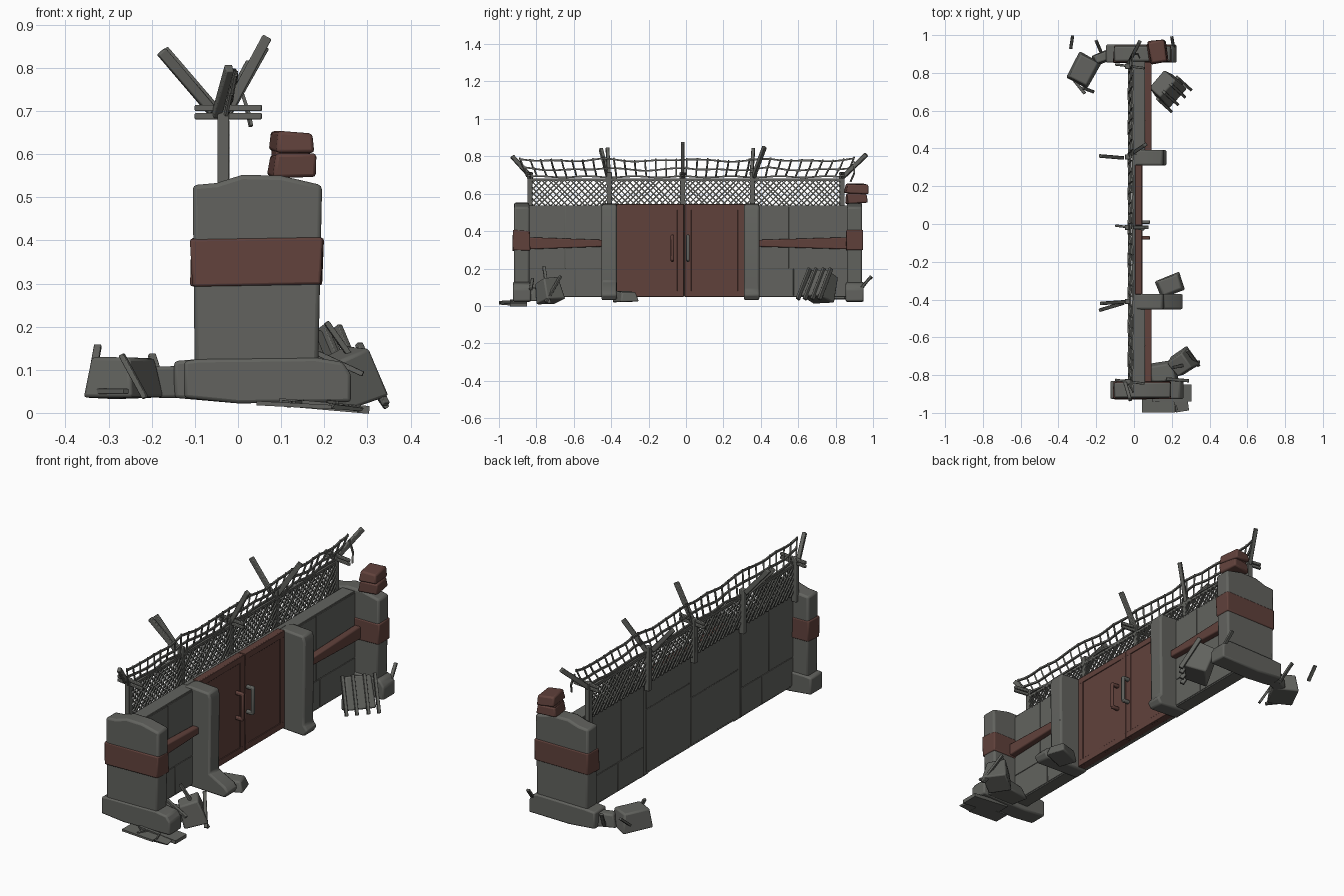
import bpy, bmesh, math, random
from mathutils import Vector, Matrix, Euler
random.seed(4)

def material(name, rgb):
    m = bpy.data.materials.new(name)
    m.diffuse_color = (*rgb, 1)
    return m
GREY = material("weathered grey", (0.122, 0.124, 0.113))
RED = material("rust red", (0.118, 0.053, 0.044))

def box(bm, c, s, rot=(0, 0, 0), taper=1.0, jitter=0.0):
    """Box at centre c, size s, rotation in degrees, top scaled by taper."""
    mat = Matrix.Translation(c) @ Euler([math.radians(a) for a in rot]).to_matrix().to_4x4()
    for v in bmesh.ops.create_cube(bm, size=1)["verts"]:
        k = taper if v.co.z > 0 else 1
        p = Vector((v.co.x * s[0] * k, v.co.y * s[1] * k, v.co.z * s[2]))
        p += Vector([random.uniform(-jitter, jitter) for _ in range(3)])
        v.co = mat @ p

def beam(bm, p, q, w, h=None):
    """Square bar from p to q."""
    p, q = Vector(p), Vector(q)
    d = q - p
    mat = Matrix.Translation((p + q) / 2) @ d.to_track_quat('Z', 'Y').to_matrix().to_4x4()
    for v in bmesh.ops.create_cube(bm, size=1)["verts"]:
        v.co = mat @ Vector((v.co.x * w, v.co.y * (h or w), v.co.z * d.length))

def prism(bm, pts, y0, y1):
    """Profile in x-z pushed out along y."""
    f = bm.faces.new([bm.verts.new((x, y0, z)) for x, z in pts])
    r = bmesh.ops.extrude_face_region(bm, geom=[f])["geom"]
    for v in r:
        if isinstance(v, bmesh.types.BMVert):
            v.co.y = y1

def finish(bm, name, mat, bevel=0.0):
    bmesh.ops.recalc_face_normals(bm, faces=bm.faces)
    me = bpy.data.meshes.new(name)
    bm.to_mesh(me)
    bm.free()
    me.materials.append(mat)
    ob = bpy.data.objects.new(name, me)
    bpy.context.collection.objects.link(ob)
    if bevel:
        mod = ob.modifiers.new("soft edges", 'BEVEL')
        mod.width, mod.segments = bevel, 2
        bpy.context.view_layer.objects.active = ob
        ob.select_set(True)
        bpy.ops.object.shade_smooth_by_angle(angle=math.radians(35))
        ob.select_set(False)
    return ob

# Side walls with thin slabs on both faces
for tag, y0, y1 in (("left", -0.86, -0.42), ("right", 0.36, 0.88)):
    bm = bmesh.new()
    box(bm, (0.021, (y0 + y1) / 2, 0.293), (0.07, y1 - y0, 0.49))
    for z0, z1 in ((0.055, 0.198), (0.2, 0.53)):
        cut = y0 + (y1 - y0) * random.uniform(0.35, 0.65)
        for a, b in ((y0 + 0.005, cut - 0.001), (cut + 0.001, y1 - 0.005)):
            box(bm, (0.021, (a + b) / 2, (z0 + z1) / 2), (0.076, b - a, z1 - z0))
    finish(bm, tag + "_wall", GREY, 0.002)

# Grey backing behind the gate, with slabs
bm = bmesh.new()
box(bm, (0.001, -0.03, 0.295), (0.026, 0.80, 0.49))
for y0, y1, z0, z1 in ((-0.4, -0.02, 0.06, 0.3), (-0.4, -0.02, 0.302, 0.53),
                       (-0.017, 0.34, 0.06, 0.38), (-0.017, 0.34, 0.382, 0.53)):
    box(bm, (-0.011, (y0 + y1) / 2, (z0 + z1) / 2), (0.006, y1 - y0, z1 - z0))
finish(bm, "gate_backing", GREY, 0.002)

# Gate leaves: panel with a thin raised rim
for tag, y0, y1 in (("left", -0.372, -0.011), ("right", -0.007, 0.312)):
    bm = bmesh.new()
    ym, w = (y0 + y1) / 2, y1 - y0
    box(bm, (0.024, ym, 0.297), (0.036, w, 0.495))
    for z in (0.065, 0.528):
        box(bm, (0.04, ym, z), (0.012, w, 0.032))
    for y in (y0 + 0.018, y1 - 0.018):
        box(bm, (0.04, y, 0.297), (0.011, 0.036, 0.485))
    finish(bm, tag + "_gate_leaf", RED, 0.002)

# Gate handles
for tag, y, mat in (("left", -0.073, RED), ("right", 0.01, GREY)):
    bm = bmesh.new()
    box(bm, (0.078, y, 0.31), (0.015, 0.018, 0.135))
    for z in (0.245, 0.372):
        box(bm, (0.06, y, z), (0.045, 0.018, 0.018))
    finish(bm, tag + "_gate_handle", mat, 0.005)

# End pillars, bases and painted bands
top = [(-0.1, 0.06), (-0.105, 0.528), (-0.05, 0.533), (0.01, 0.552), (0.1, 0.55),
       (0.195, 0.528), (0.185, 0.06)]
for tag, y, left, right in (("near", -0.88, -0.125, 0.262), ("far", 0.9, -0.148, 0.225)):
    bm = bmesh.new()
    prism(bm, top, y - 0.04, y + 0.042)
    finish(bm, tag + "_end_pillar", GREY, 0.01)
    bm = bmesh.new()
    prism(bm, [(left, 0.035), (left, 0.12), (-0.09, 0.125), (0.18, 0.128), (right - 0.02, 0.118),
               (right, 0.09), (right, 0.025), (0, 0.022)], y - 0.046, y + 0.05)
    finish(bm, tag + "_pillar_base", GREY, 0.008)
    bm = bmesh.new()
    box(bm, (0.044, y, 0.35), (0.304, 0.092, 0.108), jitter=0.004)
    finish(bm, tag + "_pillar_band", RED, 0.006)

# Gate pillars with spread feet
for tag, y, foot in (("left", -0.41, 0.26), ("right", 0.352, 0.175)):
    bm = bmesh.new()
    prism(bm, [(-0.01, 0.04), (-0.01, 0.53), (0.04, 0.548), (0.15, 0.54), (0.16, 0.51),
               (0.155, 0.13), (foot - 0.02, 0.085), (foot, 0.06), (foot - 0.02, 0.03)], y - 0.042, y + 0.04)
    finish(bm, tag + "_gate_pillar", GREY, 0.009)

# Red rails on the side walls, flaring at the end pillars
for tag, ya, yb in (("left", -0.85, -0.44), ("right", 0.87, 0.38)):
    bm = bmesh.new()
    beam(bm, (0.075, ya, 0.335), (0.075, yb, 0.335), 0.036, 0.036)
    for v in bm.verts:
        if abs(v.co.y - ya) < 0.02:
            v.co.z = 0.335 + (v.co.z - 0.335) * 1.8
    finish(bm, tag + "_wall_rail", RED, 0.006)

# Beacon on the far pillar
bm = bmesh.new()
box(bm, (0.125, 0.912, 0.575), (0.10, 0.11, 0.05), (0, 0, 8), 0.95, 0.005)
box(bm, (0.122, 0.912, 0.6), (0.08, 0.09, 0.03), (0, 0, 8))
box(bm, (0.125, 0.912, 0.63), (0.095, 0.125, 0.05), (0, 4, 8), 0.9, 0.005)
finish(bm, "beacon", RED, 0.008)

# Fence posts, crossbars and slanted arms
posts = (-0.835, -0.41, -0.018, 0.355, 0.835)
bm = bmesh.new()
for i, y in enumerate(posts):
    beam(bm, (-0.034, y, 0.49), (-0.034, y, 0.715), 0.027)
    if i % 2 == 0:
        for z in (0.688, 0.707):
            beam(bm, (-0.10, y + 0.01, z), (0.055, y - 0.01, z), 0.013, 0.015)
finish(bm, "fence_posts", GREY, 0.003)
bm = bmesh.new()
for p, q in (((-0.05, -0.83, 0.69), (-0.02, -0.93, 0.80)), ((-0.06, -0.42, 0.70), (-0.178, -0.455, 0.838)),
             ((-0.05, -0.412, 0.70), (-0.172, -0.42, 0.842)), ((-0.035, -0.018, 0.68), (0.068, -0.018, 0.872)),
             ((-0.06, 0.35, 0.70), (-0.178, 0.36, 0.838)), ((-0.03, 0.36, 0.69), (0.06, 0.42, 0.85)),
             ((-0.035, 0.84, 0.69), (0.03, 0.965, 0.81))):
    beam(bm, p, q, 0.019, 0.023)
finish(bm, "fence_arms", GREY, 0.003)

# Chain-link mesh with top rail, reaching down behind the wall top
bm = bmesh.new()
lo, hi, z0, h = -0.83, 0.83, 0.52, 0.155
beam(bm, (-0.027, lo, z0 + h), (-0.027, hi, z0 + h), 0.012)
for i in range(60):
    for s in (1, -1):
        a = lo - h + i * 0.0305
        t0, t1 = max(0, (lo - a) / h), min(1, (hi - a) / h)
        if t1 - t0 > 0.05:
            wob = random.uniform(-0.005, 0.005)
            pts = [(-0.026 + 0.003 * s, min(hi, max(lo, a + wob + h * t)),
                    z0 + h * (t if s == 1 else 1 - t)) for t in (t0, t1)]
            beam(bm, *pts, 0.007)
finish(bm, "chain_link_mesh", GREY)

# Barbed wire net, slightly sagging
bm = bmesh.new()
N = 32
def wire(i, r):
    u = i / N
    sag = 0.012 * math.sin(math.pi * ((u * 4) % 1))
    return Vector((-0.028 + 0.01 * r + 0.003 * math.sin(i * 1.9 + r), -0.85 - 0.02 * r + u * (1.70 + 0.045 * r),
                   0.69 + 0.048 * r - sag * (r > 0) + 0.004 * math.sin(i * 1.3 + r * 1.7)))
for i in range(N + 1):
    for r in range(3):
        if i < N:
            beam(bm, wire(i, r), wire(i + 1, r), 0.009)
        if r < 2:
            beam(bm, wire(i, r), wire(i, r + 1) + Vector((0, 0, 0.008)), 0.007)
for a, b in (((0.0, 0.9, 0.77), (0.02, 0.9, 0.71)), ((0.02, 0.9, 0.71), (0.03, 0.88, 0.665))):
    beam(bm, a, b, 0.008)
finish(bm, "barbed_wire_net", GREY)

# Rubble blocks around the feet
bm = bmesh.new()
box(bm, (-0.265, 0.815, 0.082), (0.13, 0.16, 0.095), (0, 0, -28), 0.8, 0.005)
box(bm, (-0.155, 0.888, 0.07), (0.13, 0.06, 0.07), (0, 0, 20), 0.8, 0.005)
box(bm, (0.172, 0.72, 0.105), (0.11, 0.15, 0.15), (0, -24, -42), 0.8, 0.005)
box(bm, (0.255, -0.735, 0.08), (0.12, 0.12, 0.12), (0, -20, 35), 0.8, 0.005)
box(bm, (0.15, -0.79, 0.06), (0.16, 0.12, 0.07), (0, 0, 10), 0.75, 0.005)
box(bm, (0.19, -0.325, 0.048), (0.14, 0.10, 0.055), (0, 0, 20), 0.75, 0.005)
finish(bm, "rubble_blocks", GREY, 0.008)

# Broken planks and rods leaning on the rubble
bm = bmesh.new()
for p, q in (((-0.335, 0.93, 0.10), (-0.325, 0.995, 0.155)), ((-0.27, 0.72, 0.135), (-0.215, 0.70, 0.035)),
             ((-0.20, 0.97, 0.135), (-0.17, 0.90, 0.04)), ((-0.34, 0.79, 0.05), (-0.26, 0.69, 0.05)),
             ((0.205, -0.76, 0.21), (0.345, -0.73, 0.012)), ((0.28, -0.67, 0.16), (0.343, -0.75, 0.02)),
             ((0.17, -0.82, 0.145), (0.29, -0.83, 0.09)), ((0.21, 0.93, 0.09), (0.20, 0.99, 0.16))):
    beam(bm, p, q, 0.017, 0.012)
for k in (-0.075, -0.025, 0.03, 0.08):   # slats on the far block
    c = Vector((0.172, 0.72, 0)) + Vector((0.67, 0.74, 0)) * k
    n = Vector((0.74, -0.67, 0))
    beam(bm, c + n * 0.10 + Vector((0, 0, 0.035)), c + n * 0.005 + Vector((0, 0, 0.2)), 0.015, 0.022)
finish(bm, "broken_planks", GREY, 0.002)

# Flat scraps on the ground by the near pillar
bm = bmesh.new()
box(bm, (0.13, -0.958, 0.018), (0.175, 0.082, 0.01), (0, 3, 0))
box(bm, (0.25, -0.955, 0.012), (0.07, 0.07, 0.01), (0, 4, 9), jitter=0.004)
box(bm, (0.20, -0.895, 0.016), (0.21, 0.09, 0.018), (0, 5, 0))
for x, d in ((0.1, 0.03), (0.15, -0.03), (0.21, 0.02)):
    beam(bm, (x, -0.93, 0.026), (x + d, -0.985, 0.024), 0.007)
finish(bm, "ground_scraps", GREY)
